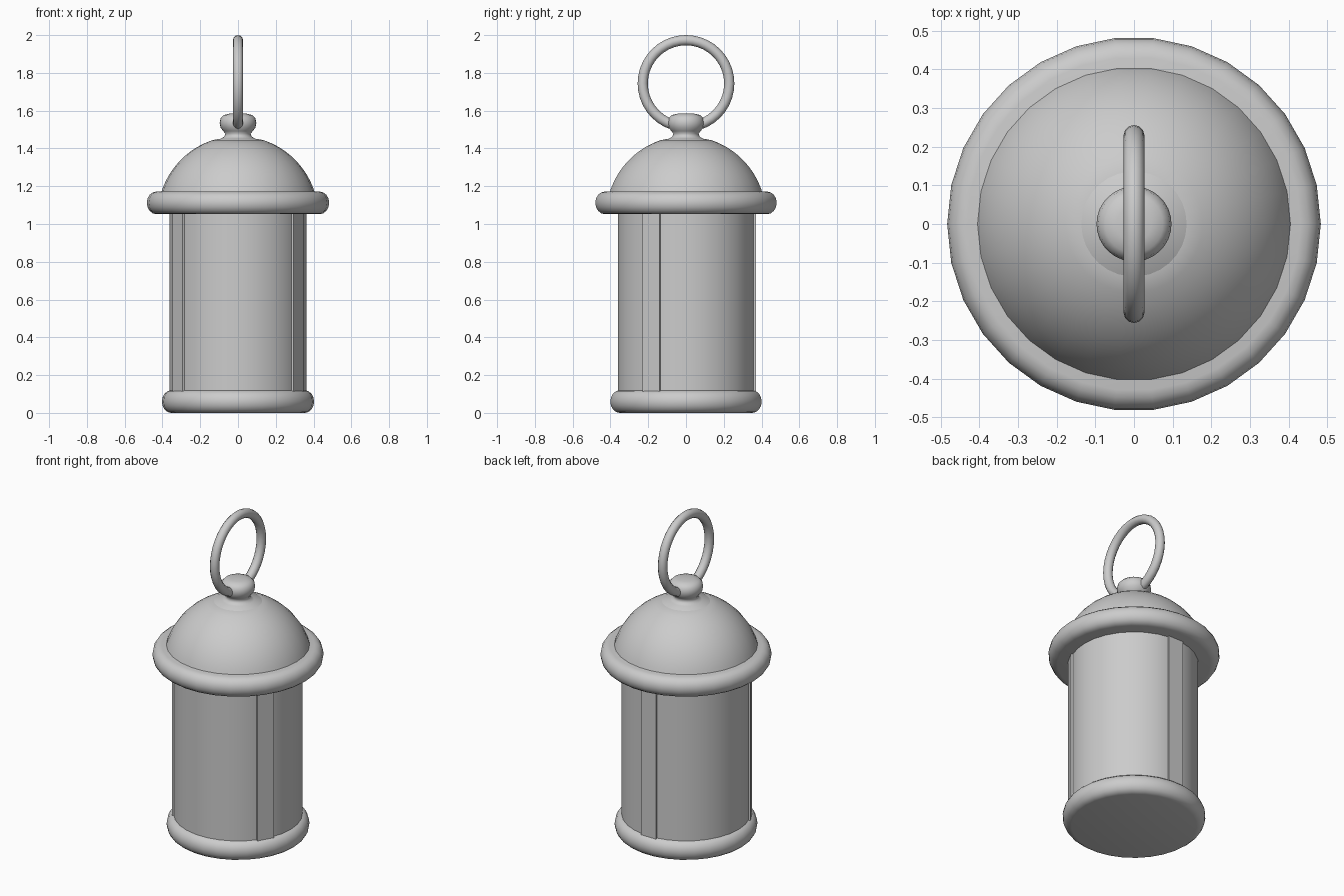
import bpy
from math import sin, cos, pi, radians, asin

if "Cube" in bpy.data.objects:
    bpy.data.objects.remove(bpy.data.objects["Cube"])

SIDES = 30


def finish(obj, name, angle=40):
    obj.name = name
    bpy.ops.object.select_all(action='DESELECT')
    obj.select_set(True)
    bpy.context.view_layer.objects.active = obj
    bpy.ops.object.shade_smooth_by_angle(angle=radians(angle))
    return obj


def lathe(name, profile, angle=40):
    """Spin (radius, z) points, listed bottom to top, around z and cap the ends."""
    n = len(profile)
    verts = [(r * cos(2 * pi * i / SIDES), r * sin(2 * pi * i / SIDES), z)
             for r, z in profile for i in range(SIDES)]
    faces = [(k * SIDES + i, k * SIDES + (i + 1) % SIDES,
              (k + 1) * SIDES + (i + 1) % SIDES, (k + 1) * SIDES + i)
             for k in range(n - 1) for i in range(SIDES)]
    faces.append(tuple(reversed(range(SIDES))))
    faces.append(tuple(range((n - 1) * SIDES, n * SIDES)))
    mesh = bpy.data.meshes.new(name)
    mesh.from_pydata(verts, [], faces)
    obj = bpy.data.objects.new(name, mesh)
    bpy.context.collection.objects.link(obj)
    return finish(obj, name, angle)


def rounded_rim(radius, z, a, b, steps=8):
    """Half-ellipse edge profile for a thick disc."""
    return [(radius - a + a * cos(t), z + b * sin(t))
            for t in (-pi / 2 + pi * k / steps for k in range(steps + 1))]


# Rounded base and lid brim
lathe("base", rounded_rim(0.403, 0.06, 0.05, 0.06))
lathe("lid_brim", rounded_rim(0.483, 1.112, 0.052, 0.06))

# Glass chimney
lathe("glass", [(0.363, 0.08), (0.363, 1.12)])

# Three flat upright bars
for k in range(3):
    ang = radians(-30 + 120 * k)
    r = 0.35
    bpy.ops.mesh.primitive_cube_add(size=1, location=(r * cos(ang), r * sin(ang), 0.6),
                                    rotation=(0, 0, ang))
    bar = bpy.context.object
    bar.scale = (0.04, 0.104, 1.04)
    bar.name = f"upright_bar_{k + 1}"

# Domed lid: part of a sphere
R, ZC = 0.426, 1.04
t0, t1 = asin(0.11 / R), asin((1.443 - ZC) / R)
lathe("lid_dome", [(R * cos(t), ZC + R * sin(t))
                   for t in (t0 + (t1 - t0) * k / 10 for k in range(11))])

# Neck and knob on top of the dome
lathe("knob", [(0.145, 1.435), (0.135, 1.444), (0.09, 1.452), (0.072, 1.463), (0.067, 1.478),
               (0.078, 1.492), (0.092, 1.51), (0.097, 1.535), (0.092, 1.56),
               (0.075, 1.577), (0.045, 1.584), (0.01, 1.586)], 60)

# Carrying ring, standing in the y-z plane
bpy.ops.mesh.primitive_torus_add(major_radius=0.229, minor_radius=0.027, major_segments=40,
                                 minor_segments=12, location=(0, 0, 1.744),
                                 rotation=(0, pi / 2, 0))
finish(bpy.context.object, "carrying_ring", 60)
